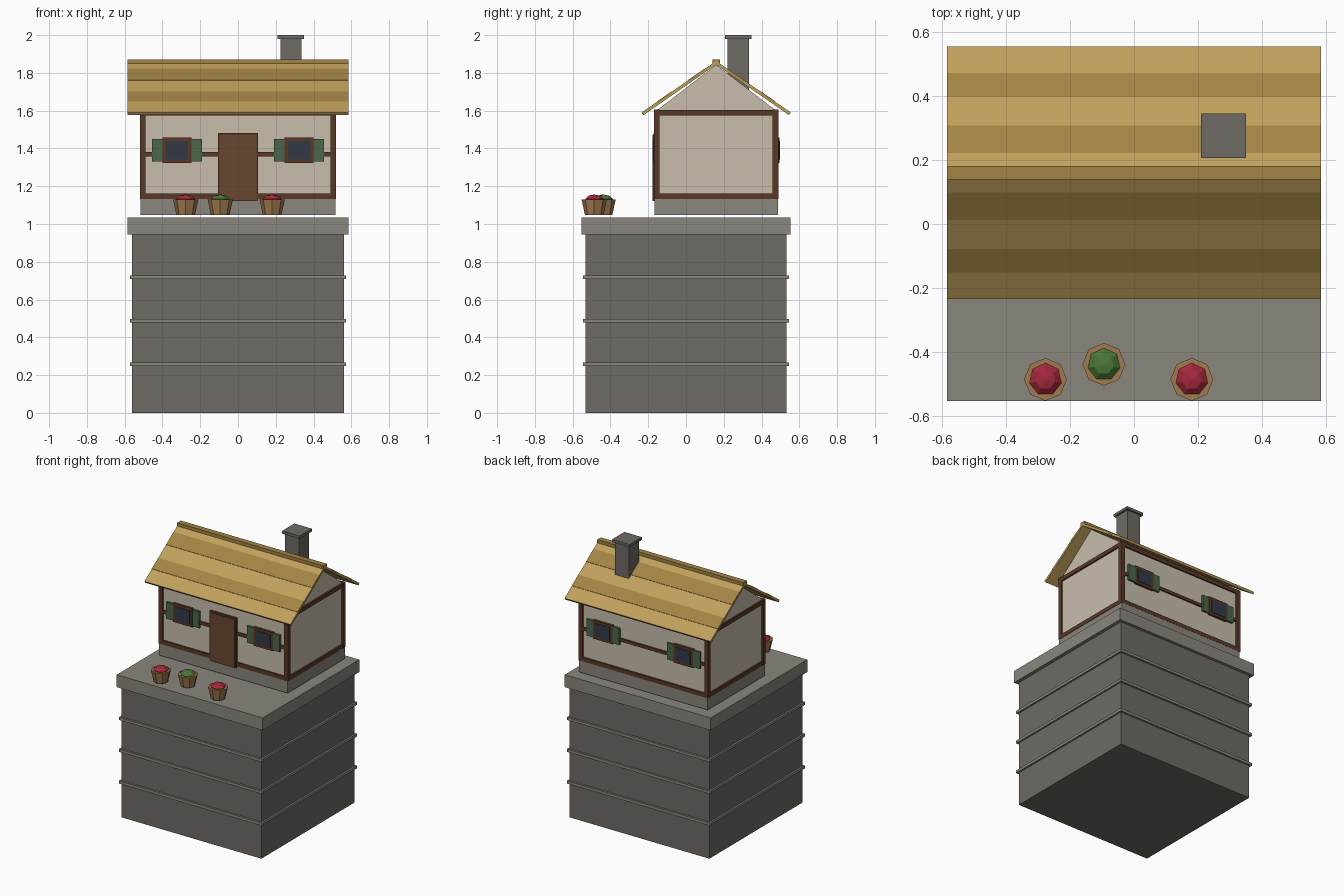
import bpy, bmesh
from math import sin, cos, pi

if "Cube" in bpy.data.objects:
    bpy.data.objects.remove(bpy.data.objects["Cube"])

YC = 0.16  # house centre in y


def mat(name, r, g, b):
    m = bpy.data.materials.new(name)
    m.diffuse_color = [(c / 255 / 12.92 if c < 11 else ((c / 255 + 0.055) / 1.055) ** 2.4) for c in (r, g, b)] + [1]
    m.use_nodes = True
    m.node_tree.nodes["Principled BSDF"].inputs["Base Color"].default_value = m.diffuse_color
    return m


STONE = mat("stone", 110, 106, 100)
LIGHT = mat("light_stone", 138, 133, 125)
WALL = mat("plaster", 200, 190, 172)
WOOD = mat("timber", 90, 56, 38)
DOOR = mat("door_wood", 104, 70, 48)
GLASS = mat("glass", 50, 56, 70)
GREEN = mat("shutter_green", 74, 102, 74)
THATCH = mat("thatch", 192, 160, 92)
DARK = mat("dark_thatch", 162, 132, 68)
POT = mat("pot_wood", 160, 122, 78)
RED = mat("red_flower", 165, 40, 60)
LEAF = mat("green_plant", 75, 120, 55)


def finish(name, bm, m):
    bmesh.ops.recalc_face_normals(bm, faces=bm.faces)
    me = bpy.data.meshes.new(name)
    bm.to_mesh(me)
    bm.free()
    me.materials.append(m)
    ob = bpy.data.objects.new(name, me)
    bpy.context.collection.objects.link(ob)
    return ob


def box(name, x0, x1, y0, y1, z0, z1, m):
    bm = bmesh.new()
    bmesh.ops.create_cube(bm, size=1)
    for v in bm.verts:
        v.co = (x0 if v.co.x < 0 else x1, y0 if v.co.y < 0 else y1, z0 if v.co.z < 0 else z1)
    return finish(name, bm, m)


def prism(name, pts, hx, m):
    """Extrude a (y, z) profile along x from -hx to hx."""
    bm = bmesh.new()
    f = bm.faces.new([bm.verts.new((-hx, y, z)) for y, z in pts])
    r = bmesh.ops.extrude_face_region(bm, geom=[f])
    for v in r["geom"]:
        if isinstance(v, bmesh.types.BMVert):
            v.co.x = hx
    return finish(name, bm, m)


# Stone tower with bands and top slab
box("tower", -0.56, 0.56, -0.532, 0.532, 0, 0.946, STONE)
for i in range(3):
    z = 0.257 + i * 0.2305
    box("tower_band", -0.573, 0.573, -0.546, 0.546, z - 0.01, z + 0.01, LIGHT)
box("tower_top", -0.585, 0.585, -0.553, 0.553, 0.945, 1.035, LIGHT)

# House body
box("plinth", -0.515, 0.515, YC - 0.327, YC + 0.327, 1.048, 1.14, LIGHT)
box("walls", -0.507, 0.507, YC - 0.317, YC + 0.317, 1.135, 1.6, WALL)
prism("gable", [(YC - 0.317, 1.6), (YC + 0.317, 1.6), (YC, 1.843)], 0.507, WALL)

# Timber frame
HX, HY, T = 0.519, 0.329, 0.03
for s in (-1, 1):
    for t in (-1, 1):
        xs = sorted((s * HX, s * (HX - T)))
        ys = sorted((YC + t * HY, YC + t * (HY - T)))
        box("corner_post", *xs, *ys, 1.133, 1.605, WOOD)
    ys = sorted((YC + s * (HY - 0.001), YC + s * (HY - T)))
    xs = sorted((s * (HX - 0.001), s * (HX - T)))
    for z0, z1 in ((1.133, 1.162), (1.575, 1.604)):
        box("long_beam", -HX + T, HX - T, *ys, z0, z1, WOOD)
        box("side_beam", *xs, YC - HY + T, YC + HY - T, z0, z1, WOOD)
    box("mid_rail", -HX + T, HX - T, *ys, 1.358, 1.38, WOOD)

    # Windows with shutters on front and back
    for cx in (-0.323, 0.323):
        def panel(name, x, hw, z0, z1, d, m):
            a, b = sorted((YC + s * 0.315, YC + s * d))
            box(name, x - hw, x + hw, a, b, z0, z1, m)
        panel("window_frame", cx, 0.078, 1.324, 1.458, 0.334, WOOD)
        panel("window_glass", cx, 0.059, 1.342, 1.44, 0.337, GLASS)
        for k in (-1, 1):
            panel("shutter", cx + k * 0.105, 0.027, 1.331, 1.451, 0.332, GREEN)

# Door
box("door_frame", -0.107, 0.107, YC - 0.333, YC - 0.31, 1.122, 1.482, WOOD)
box("door", -0.097, 0.097, YC - 0.337, YC - 0.31, 1.122, 1.472, DOOR)

# Thatched roof slopes, darker courses and ridge
K = 0.69


def top(d):
    return 1.863 - K * d


for s in (-1, 1):
    prism("roof_slope", [(YC, top(0)), (YC + s * 0.395, top(0.395)),
                         (YC + s * 0.385, top(0.385) - 0.021), (YC, top(0) - 0.019)], 0.585, THATCH)
    for d0, d1 in ((0.062, 0.148), (0.238, 0.312)):
        prism("thatch_course", [(YC + s * d0, top(d0) + 0.002), (YC + s * d1, top(d1) + 0.002),
                                (YC + s * d1, top(d1) - 0.01), (YC + s * d0, top(d0) - 0.01)], 0.5852, DARK)
box("roof_ridge", -0.585, 0.585, YC - 0.021, YC + 0.021, 1.848, 1.872, DARK)

# Chimney
box("chimney", 0.225, 0.336, 0.219, 0.333, 1.65, 1.985, STONE)
box("chimney_cap", 0.21, 0.35, 0.206, 0.346, 1.98, 2.0, STONE)

# Flower pots
for x, y, m in ((-0.277, -0.486, RED), (-0.094, -0.439, LEAF), (0.181, -0.486, RED)):
    bm = bmesh.new()
    bmesh.ops.create_cone(bm, cap_ends=True, segments=8, radius1=0.049, radius2=0.067, depth=0.082)
    ob = finish("pot", bm, POT)
    ob.location = (x, y, 1.089)
    bm = bmesh.new()
    bmesh.ops.create_uvsphere(bm, u_segments=7, v_segments=5, radius=0.054)
    for v in bm.verts:
        v.co.z *= 0.62
    ob = finish("plant", bm, m)
    ob.location = (x, y, 1.123)
